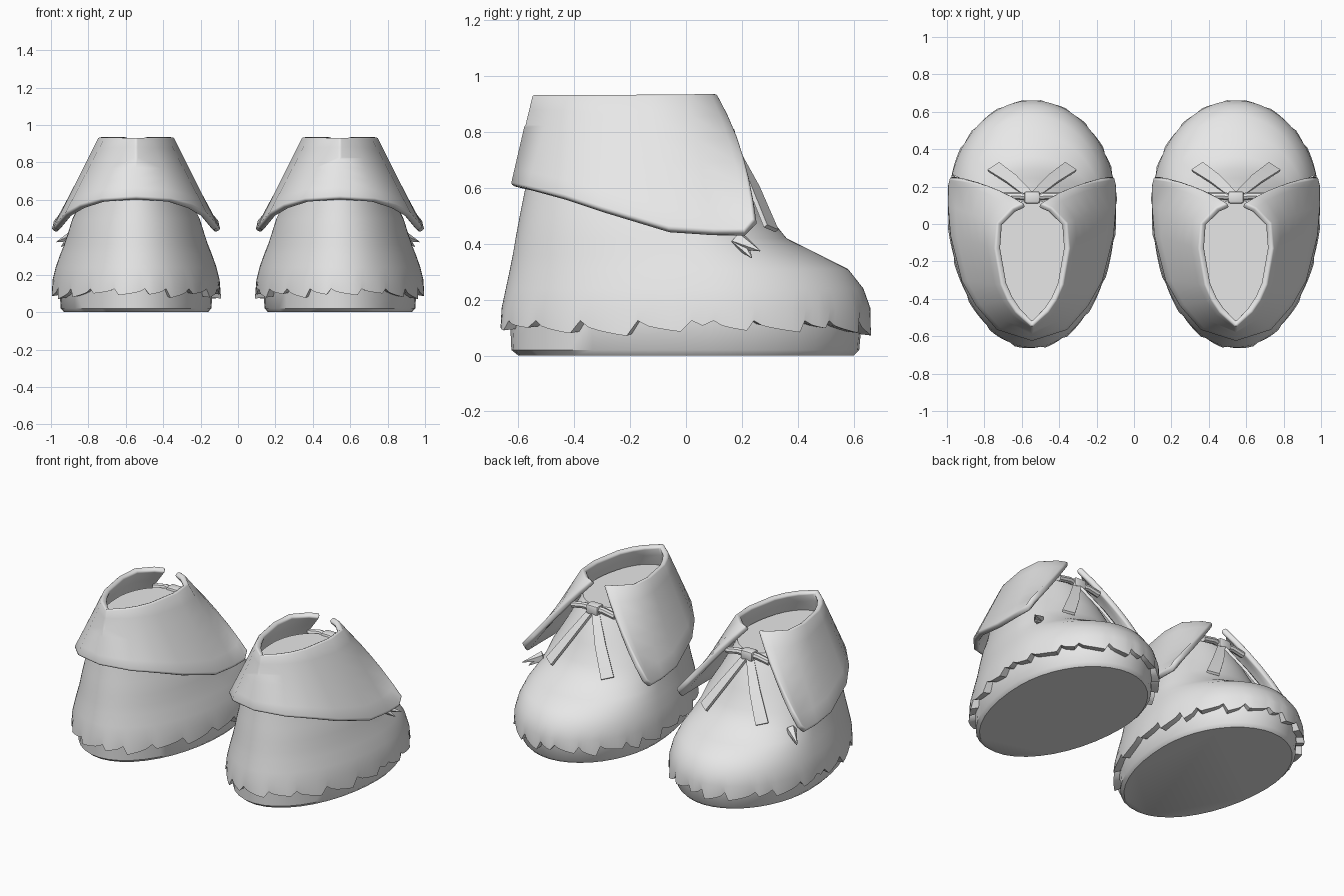
import bpy, bmesh, math, random
from mathutils import Vector

cube = bpy.data.objects.get("Cube")
if cube:
    bpy.data.objects.remove(cube, do_unlink=True)

grey = bpy.data.materials.new("plain_grey")
grey.use_nodes = True
grey.diffuse_color = (0.8, 0.8, 0.8, 1)
for node in grey.node_tree.nodes:
    if node.type == 'BSDF_PRINCIPLED':
        node.inputs["Base Color"].default_value = (0.8, 0.8, 0.8, 1)

CENTRE = 0.545


def fix_normals(mesh):
    bm = bmesh.new()
    bm.from_mesh(mesh)
    bmesh.ops.recalc_face_normals(bm, faces=bm.faces)
    bm.to_mesh(mesh)
    bm.free()


def make(name, side, verts, faces, thickness=0, bevel=0, angle=40):
    """Place a part on one boot; side is +1 for the left, -1 for the right."""
    prefix = "left_" if side > 0 else "right_"
    mesh = bpy.data.meshes.new(prefix + name)
    mesh.from_pydata([(side * (CENTRE + x), y, z) for x, y, z in verts], [], faces)
    fix_normals(mesh)
    mesh.materials.append(grey)
    obj = bpy.data.objects.new(prefix + name, mesh)
    bpy.context.collection.objects.link(obj)
    bpy.ops.object.select_all(action='DESELECT')
    obj.select_set(True)
    bpy.context.view_layer.objects.active = obj
    if thickness:
        mod = obj.modifiers.new("Thickness", 'SOLIDIFY')
        mod.thickness, mod.offset = thickness, 0
        bpy.ops.object.modifier_apply(modifier=mod.name)
    if bevel:
        mod = obj.modifiers.new("Rounding", 'BEVEL')
        mod.width, mod.segments = bevel, 2
        mod.limit_method, mod.angle_limit = 'ANGLE', math.radians(60)
        bpy.ops.object.modifier_apply(modifier=mod.name)
    fix_normals(obj.data)
    bpy.ops.object.shade_smooth_by_angle(angle=math.radians(angle))


def loft(rings, closed=True, caps=()):
    """Join equal rings of points into a skin."""
    n = len(rings[0])
    verts = [p for ring in rings for p in ring]
    faces = []
    for r in range(len(rings) - 1):
        for i in range(n if closed else n - 1):
            j = (i + 1) % n
            faces.append((r * n + i, r * n + j, (r + 1) * n + j, (r + 1) * n + i))
    for r in caps:
        faces.append(tuple(range(r * n, r * n + n)))
    return verts, faces


def foot_ring(z, back, front, width, mid, n):
    """Foot outline: two half ellipses meeting at the widest point."""
    ring = []
    for i in range(n):
        a = 2 * math.pi * i / n
        reach = front - mid if math.sin(a) > 0 else mid - back
        ring.append((width * math.cos(a), mid + reach * math.sin(a), z))
    return ring


def tube(path, radius, tip, n=8):
    """Round cord along a path, changing from one radius to another."""
    rings = []
    for k, p in enumerate(path):
        p = Vector(p)
        t = (Vector(path[min(k + 1, len(path) - 1)]) - Vector(path[max(k - 1, 0)])).normalized()
        u = t.cross(Vector((0, 0, 1))).normalized()
        v = t.cross(u)
        r = radius + (tip - radius) * k / (len(path) - 1)
        rings.append([p + r * (math.cos(2 * math.pi * i / n) * u
                               + math.sin(2 * math.pi * i / n) * v) for i in range(n)])
    return loft(rings, caps=(0, len(rings) - 1))


# Upper: height, back y, front y, half width, y of widest point
UPPER = [
    (0.17, -0.66, 0.66, 0.447, 0.10),
    (0.24, -0.645, 0.635, 0.43, 0.10),
    (0.31, -0.63, 0.58, 0.405, 0.08),
    (0.36, -0.62, 0.48, 0.385, 0.05),
    (0.42, -0.61, 0.36, 0.365, 0.02),
    (0.50, -0.595, 0.295, 0.34, 0.0),
    (0.60, -0.575, 0.245, 0.29, -0.05),
    (0.70, -0.56, 0.195, 0.245, -0.10),
    (0.80, -0.53, 0.13, 0.205, -0.14),
]

SOLE = [
    (0.0, -0.60, 0.60, 0.385, 0.08),
    (0.02, -0.625, 0.62, 0.403, 0.08),
    (0.13, -0.63, 0.63, 0.41, 0.08),
]

# Cuff edges from the centre back round to the front opening
CUFF_TOP = [(0, -0.535, 0.93), (0.075, -0.46, 0.93), (0.115, -0.40, 0.93),
            (0.15, -0.32, 0.93), (0.183, -0.13, 0.93), (0.172, 0.0, 0.93),
            (0.095, 0.075, 0.93), (0.038, 0.10, 0.928)]
CUFF_BOTTOM = [(0, -0.61, 0.605), (0.18, -0.555, 0.593), (0.29, -0.43, 0.56),
               (0.365, -0.30, 0.517), (0.425, -0.06, 0.445), (0.438, 0.10, 0.435),
               (0.438, 0.21, 0.435), (0.43, 0.25, 0.48)]


def mirrored(half):
    return [(-x, y, z) for x, y, z in reversed(half[1:])] + half


def fringe_ring(n):
    """Ragged lower hem with uneven slanted teeth."""
    ring = foot_ring(0.1, -0.665, 0.66, 0.452, 0.10, n)
    out, i = [], 0
    while i < n:
        size = random.choice((4, 5, 6, 7))
        drop = random.uniform(0.025, 0.06)
        for k in range(min(size, n - i)):
            x, y, z = ring[i + k]
            f = k / (size - 1)
            swell = 1.0 + 0.015 * (f - 0.5)
            out.append((x * swell, y * swell, 0.125 - drop * math.sqrt(f)))
        i += size
    return out


for side in (1, -1):
    random.seed(4)

    # Sole
    make("sole", side, *loft([foot_ring(*r, 40) for r in SOLE], caps=(0, 2)))

    # Upper with its ragged hem turned in over the sole
    n = 120
    hem = fringe_ring(n)
    turned_in = [(x * 0.88, y * 0.9, z + 0.008) for x, y, z in hem]
    rings = [turned_in, hem] + [foot_ring(*r, n) for r in UPPER]
    make("upper", side, *loft(rings, caps=(len(rings) - 1,)), angle=50)

    # Turned-down cuff, open at the front and bulging beside the opening
    top, bottom = mirrored(CUFF_TOP), mirrored(CUFF_BOTTOM)
    rows = []
    for k in range(7):
        f = k / 6
        rows.append([Vector(a).lerp(Vector(b), f)
                     + Vector((0, 0.11 * f * (1 - f) if a[1] > 0.05 else 0, 0))
                     for a, b in zip(top, bottom)])
    make("cuff", side, *loft(rows, closed=False), thickness=0.036, bevel=0.011, angle=55)

    # Knot
    box = [(x, y, z) for z in (0.755, 0.815) for x, y in
           ((-0.042, 0.11), (0.042, 0.11), (0.042, 0.175), (-0.042, 0.175))]
    make("knot", side, *loft([box[:4], box[4:]], caps=(0, 1)), bevel=0.012)

    for hand, label in ((1, "outer"), (-1, "inner")):
        # Cord from the knot to the edge of the cuff
        cord = [(0, 0.14, 0.785), (hand * 0.07, 0.15, 0.79), (hand * 0.15, 0.15, 0.775)]
        make(label + "_cord", side, *tube(cord, 0.02, 0.02))

        # Ribbon tail lying on the instep
        path = [Vector((hand * x, y, z)) for x, y, z in
                ((0.015, 0.155, 0.77), (0.11, 0.24, 0.61), (0.205, 0.305, 0.455))]
        across = (path[2] - path[0]).cross(Vector((hand * 0.4, 0.8, 0.45))).normalized()
        strip = [[p - across * w, p + across * w] for p, w in zip(path, (0.022, 0.032, 0.038))]
        make(label + "_ribbon", side, *loft(strip, closed=False), thickness=0.016)

    # Stray tufts on the outer side
    for name, tip in (("upper_tuft", (0.425, 0.265, 0.375)), ("lower_tuft", (0.40, 0.235, 0.35))):
        make(name, side, *tube([(0.33, 0.19, 0.41), tip], 0.032, 0.002, n=5))
